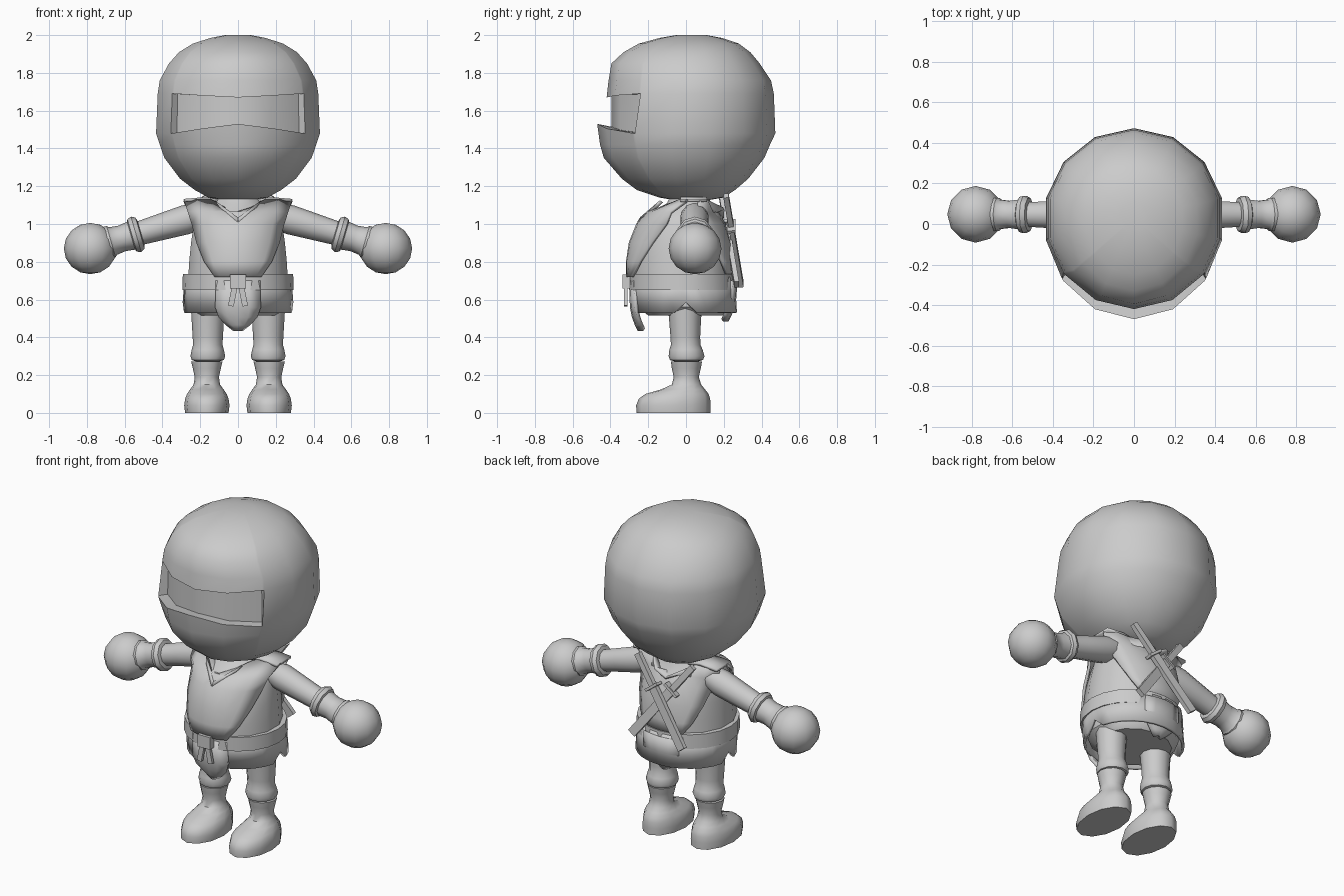
import bpy, bmesh, math
from mathutils import Vector

if "Cube" in bpy.data.objects:
    bpy.data.objects.remove(bpy.data.objects["Cube"])

grey = bpy.data.materials.new("plain grey")
grey.diffuse_color = (0.6, 0.6, 0.6, 1)
grey.use_nodes = True
grey.node_tree.nodes["Principled BSDF"].inputs["Base Color"].default_value = grey.diffuse_color


def finish(name, bm, angle=40, solid=0):
    bmesh.ops.remove_doubles(bm, verts=bm.verts, dist=0.0005)
    bmesh.ops.recalc_face_normals(bm, faces=bm.faces)
    me = bpy.data.meshes.new(name)
    bm.to_mesh(me)
    bm.free()
    me.materials.append(grey)
    ob = bpy.data.objects.new(name, me)
    bpy.context.collection.objects.link(ob)
    bpy.ops.object.select_all(action='DESELECT')
    ob.select_set(True)
    bpy.context.view_layer.objects.active = ob
    bpy.ops.object.shade_smooth_by_angle(angle=math.radians(angle))
    if solid:
        mod = ob.modifiers.new("thickness", 'SOLIDIFY')
        mod.thickness = solid
        mod.offset = 0
    return ob


def loft(name, rings, closed=True, caps=True, angle=40, solid=0):
    """Skin a list of equally long point rows."""
    bm = bmesh.new()
    rows = [[bm.verts.new(p) for p in r] for r in rings]
    n = len(rows[0])
    for a, b in zip(rows, rows[1:]):
        for i in range(n if closed else n - 1):
            j = (i + 1) % n
            bm.faces.new((a[i], a[j], b[j], b[i]))
    if caps:
        bm.faces.new(rows[0])
        bm.faces.new(rows[-1])
    return finish(name, bm, angle, solid)


def oval(z, cx, rx, yf, yb, n=14):
    """Horizontal ring reaching from yf (front) to yb (back)."""
    c, r = (yf + yb) / 2, (yb - yf) / 2
    return [(cx + rx * math.sin(t), c - r * math.cos(t), z)
            for t in (math.tau * i / n for i in range(n))]


def tube(name, a, b, stations, n=10):
    """Round part along a-b; stations are (fraction, radius)."""
    a, b = Vector(a), Vector(b)
    d = (b - a).normalized()
    u = d.cross(Vector((0, 1, 0))).normalized()
    v = d.cross(u)
    loft(name, [[a.lerp(b, f) + r * (u * math.cos(math.tau * i / n) + v * math.sin(math.tau * i / n))
                 for i in range(n)] for f, r in stations])


def box(name, center, size, axis=(0, 0, 1)):
    """Box whose local z follows axis."""
    bm = bmesh.new()
    bmesh.ops.create_cube(bm, size=1)
    z = Vector(axis).normalized()
    x = Vector((0, 1, 0)).cross(z).normalized()
    y = z.cross(x)
    for v in bm.verts:
        p = v.co
        v.co = Vector(center) + x * p.x * size[0] + y * p.y * size[1] + z * p.z * size[2]
    finish(name, bm, 20)


# Hood: half angles include a doubled one that forms the end wall of the eye slit
half = [0, 25.7, 51.4, 53, 77.1, 102.9, 128.6, 154.3, 180]
angles = half + [-a for a in reversed(half[1:-1])]
CY = 0.03
levels = [(1.125, .08, .08, .08), (1.14, .16, .17, .17), (1.18, .235, .29, .23), (1.24, .315, .37, .30),
          (1.35, .40, .465, .385), (1.42, .425, .485, .415), "slit",
          (1.76, .425, .44, .42), (1.85, .375, .425, .36), (1.91, .32, .36, .31),
          (1.955, .245, .28, .25), (1.985, .15, .17, .16), (2.0, .07, .08, .08)]


def hood_ring(zf, rx, rf, rb):
    ring = []
    for a in angles:
        t = math.radians(a)
        c = math.cos(t)
        ring.append((rx * math.sin(t), CY - (rf if c > 0 else rb) * c, zf(min(abs(a) / 52, 1))))
    return ring


rings = []
for lv in levels:
    if lv == "slit":
        lip = hood_ring(lambda k: 1.53 - .05 * k, .445, .50, .443)
        lip_in = hood_ring(lambda k: 1.515 - .035 * k, .44, .425, .443)
        brow_in = hood_ring(lambda k: 1.68 + .008 * k, .435, .425, .435)
        brow = hood_ring(lambda k: 1.67 + .02 * k, .436, .45, .435)
        for inner, outer in ((lip_in, lip), (brow_in, brow)):
            for i, a in enumerate(angles):
                if abs(a) < 52:       # recessed face
                    inner[i] = (inner[i][0] * .94, inner[i][1] + .01 * abs(a) / 52, inner[i][2])
                else:                 # plain hood surface
                    inner[i] = outer[i]
        rings += [lip, lip_in, brow_in, brow]
    else:
        rings.append(hood_ring(lambda k, z=lv[0]: z, *lv[1:]))
loft("hood", rings, angle=38)

# Torso with neck
body = [(.68, .272, -.295, .24), (.80, .265, -.295, .235), (.90, .255, -.28, .23),
        (1.0, .24, -.24, .21), (1.06, .215, -.19, .175), (1.11, .13, -.10, .13), (1.18, .10, -.07, .12)]
loft("torso", [oval(z, 0, rx, f, b) for z, rx, f, b in body])

# Vest: one strip running from the front waist, over each shoulder, to the back waist
vest_rows = [(.72, .12, .275, .31), (.80, .175, .267, .31), (.90, .215, .258, .295),
             (1.0, .24, .252, .255), (1.06, .262, .275, .20)]
for side, depth in (("front", 1), ("back", .78)):
    s = -1 if side == "front" else 1
    grid = []
    for z, w, rx, r in vest_rows:
        grid.append([(w * k / 4, s * r * depth * math.sqrt(max(.1, 1 - (w * k / 4 / (rx + .01)) ** 2)), z)
                     for k in range(-4, 5)])
    grid.append([(.285 * k / 4, .04 + s * (.16 if abs(k) < 2 else .07 if abs(k) < 4 else .03),
                  1.04 + .085 * min(abs(k), 2) / 2) for k in range(-4, 5)])
    loft("vest_" + side, grid, closed=False, caps=False, solid=.016)
for s in (-1, 1):
    # shoulder flap joining both vest halves, and the crossed neckline
    loft("shoulder_flap", [[(s * x, y, z) for x, z in ((.09, 1.12), (.17, 1.135), (.285, 1.125))]
                           for y in (-.03, .04, .11)], closed=False, caps=False, solid=.016)
    loft("neckline", [[(s * .12, -.13, 1.12), (s * .10, -.16, 1.09)],
                      [(0, -.235, 1.03), (0, -.25, 1.005)]], closed=False, caps=False, solid=.02)

# Pelvis and skirt with side notches
loft("pelvis", [oval(.515, 0, .22, -.20, .20), oval(.56, 0, .262, -.25, .235), oval(.70, 0, .265, -.27, .23)])
top, low = oval(.72, 0, .275, -.29, .25, 28), oval(.53, 0, .285, -.265, .262, 28)
for i in (7, 21):
    x, y, z = low[i]
    low[i] = (x, y, .585)
loft("skirt", [top, low], caps=False, solid=.016)

# Belt, knot and hanging ends
loft("belt", [oval(z, 0, r, f, b, 20) for z, r, f, b in
              ((.65, .27, -.27, .23), (.65, .295, -.302, .262), (.735, .292, -.302, .258), (.735, .26, -.27, .23))],
     caps=False)
box("belt_knot", (0, -.315, .695), (.085, .04, .075))
for s in (-1, 1):
    box("belt_end", (s * .028, -.318, .615), (.03, .018, .1), (-s * .2, 0, 1))

# Front and back hanging cloth panels
for name, s, y0, drop in (("front_panel", -1, .292, 0), ("back_panel", 1, .262, .05)):
    rows = [(.70, .115, y0), (.56, .118, y0 - .005), (.51, .10, y0 - .015), (.47, .06, y0 - .03), (.44, .02, y0 - .045)]
    loft(name, [[(w * k, s * (y - .025 * k * k), z + drop * (z < .6)) for k in (-1, -.5, 0, .5, 1)]
                for z, w, y in rows], closed=False, caps=False, solid=.02)

for s in (-1, 1):
    # Trouser leg gathered at the shin
    loft("leg", [oval(z, s * .16, r, f, b, 12) for z, r, f, b in
                 ((.60, .092, -.10, .09), (.50, .086, -.09, .08), (.40, .08, -.082, .075),
                  (.36, .078, -.08, .077), (.335, .085, -.088, .088), (.30, .092, -.092, .098),
                  (.28, .085, -.085, .09), (.272, .06, -.06, .065))])
    # Boot with a rounded toe
    loft("boot", [oval(z, s * cx, r, f, b, 12) for z, cx, r, f, b in
                  ((0, .165, .115, -.262, .13), (.04, .165, .12, -.264, .13), (.075, .165, .115, -.25, .128),
                   (.10, .165, .105, -.215, .12), (.125, .165, .088, -.13, .10), (.15, .165, .07, -.075, .08),
                   (.19, .165, .064, -.065, .068), (.235, .165, .074, -.075, .078), (.272, .165, .083, -.08, .085))],
         angle=50)
    # Arm, cuff and round hand
    a, b = (s * .2, .045, 1.045), (s * .73, .048, .89)
    tube("arm", a, b, [(0, .07), (.15, .078), (.4, .07), (.65, .062), (1, .06)])
    tube("cuff", a, b, [(.59, .06), (.6, .085), (.64, .097), (.68, .09), (.69, .077),
                        (.78, .07), (.87, .076), (.89, .086), (.93, .086), (.95, .06)])
    bm = bmesh.new()
    bmesh.ops.create_uvsphere(bm, u_segments=12, v_segments=8, radius=.14)
    for v in bm.verts:
        v.co = Vector((s * .782, .048, .87)) + Vector((v.co.x, v.co.y, v.co.z * .97))
    finish("hand", bm)

    # Crossed sword on the back: sheath, guard, grip
    off = Vector((0, .012 * s, 0))
    tip, end = Vector((s * .18, .20, 1.15)) + off, Vector((-s * .18, .28, .68)) + off
    d = tip - end
    length = d.length
    box("sword_sheath", end + d * .32, (.052, .026, length * .64), d)
    box("sword_guard", end + d * .655, (.10, .045, .016), d)
    box("sword_grip", end + d * .83, (.036, .028, length * .34), d)
